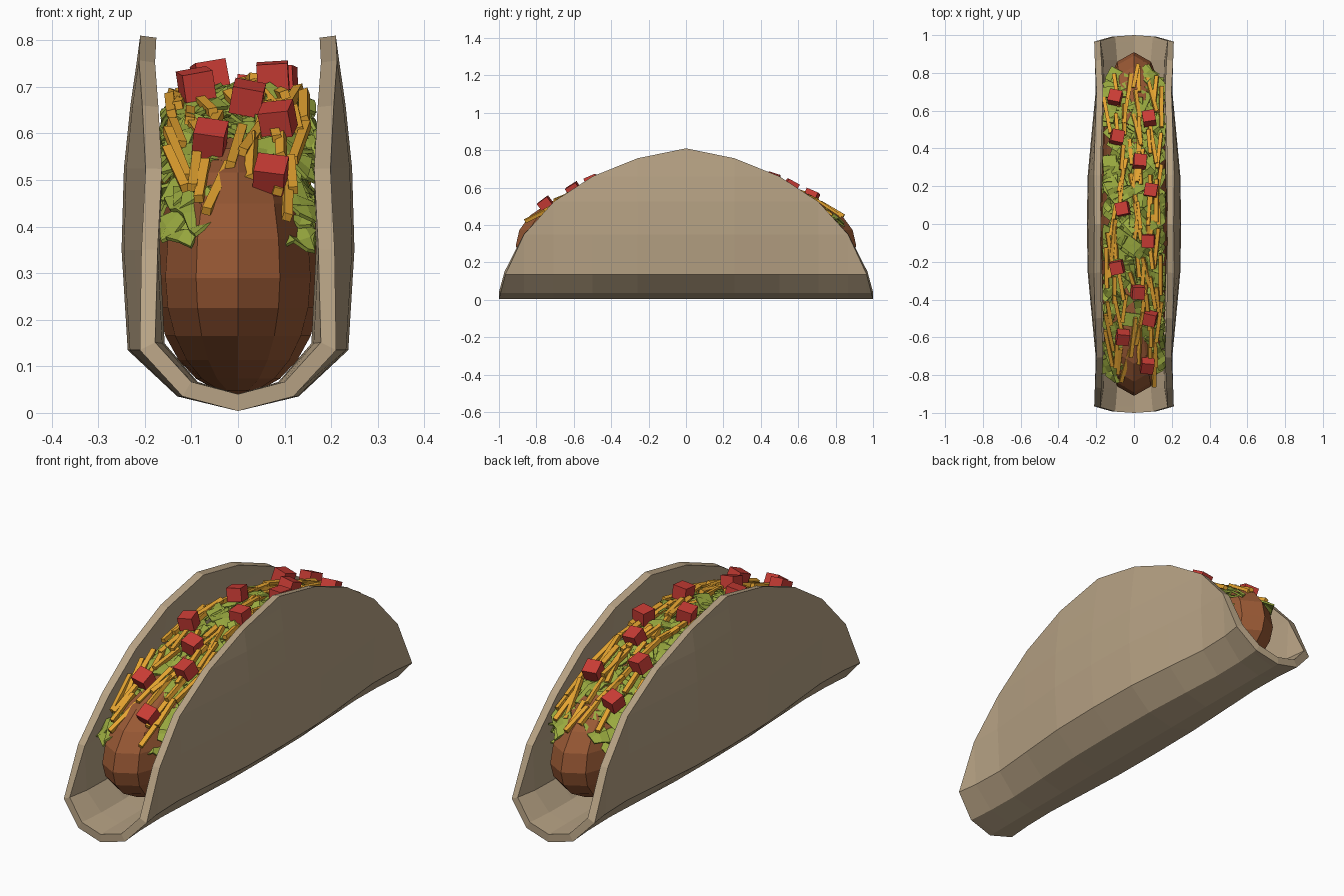
import bpy, bmesh, random
from math import sin, cos, pi, radians, sqrt, atan
from mathutils import Matrix, Vector, Euler

if "Cube" in bpy.data.objects:
    bpy.data.objects.remove(bpy.data.objects["Cube"])

random.seed(7)


def finish(name, bm, color, thickness=0, offset=0):
    me = bpy.data.meshes.new(name)
    bm.to_mesh(me)
    bm.free()
    ob = bpy.data.objects.new(name, me)
    bpy.context.collection.objects.link(ob)
    mat = bpy.data.materials.new(name + "_color")
    mat.diffuse_color = (*color, 1)
    mat.use_nodes = True
    mat.node_tree.nodes["Principled BSDF"].inputs["Base Color"].default_value = mat.diffuse_color
    me.materials.append(mat)
    if thickness:
        mod = ob.modifiers.new("thickness", 'SOLIDIFY')
        mod.thickness = thickness
        mod.offset = offset
        mod.use_even_offset = True
    return ob


def lerp(table, t):
    for (a, va), (b, vb) in zip(table, table[1:]):
        if t <= b:
            return va + (vb - va) * (t - a) / (b - a)
    return table[-1][1]


def spow(v, p):
    return (1 if v >= 0 else -1) * abs(v) ** p


# Tortilla: a flat disc grid folded along the y axis into a U
HEIGHT = [(0, 0.004), (.13, .035), (.259, .135), (.5, .35),
          (.707, .525), (.866, .66), (.966, .757), (1, .81)]
WIDTH = [(0, 0), (.13, .13), (.259, .237), (.5, .25),
         (.707, .245), (.866, .231), (.966, .217), (1, .21)]
PINCH = [(0, 1), (.259, .98), (.5, .89), (.707, .81), (.866, .83), (.966, .89), (1, .92)]


def signed(angles):
    s = [sin(radians(a)) for a in angles]
    return [-v for v in reversed(s)] + [0] + s


us = signed([7.5, 15, 30, 45, 60, 75, 90])
ys = signed([15, 30, 45, 60, 75, 82.5, 90])
bm = bmesh.new()
grid = {}
for i, u in enumerate(us):
    for j, y in enumerate(ys):
        if u * u + y * y < 1.0005:
            a = abs(u)
            x = lerp(WIDTH, a) * lerp(PINCH, abs(y)) * (1 if u > 0 else -1)
            grid[i, j] = bm.verts.new((x, y, lerp(HEIGHT, a)))
for i in range(len(us) - 1):
    for j in range(len(ys) - 1):
        keys = [(i, j), (i, j + 1), (i + 1, j + 1), (i + 1, j)]
        vs = [grid[k] for k in keys if k in grid]
        if len(vs) >= 3:
            bm.faces.new(vs)
finish("tortilla_shell", bm, (.47, .36, .23), .035, -1)

# Meat filling: boxy-ended faceted ellipsoid
bm = bmesh.new()
bmesh.ops.create_uvsphere(bm, u_segments=12, v_segments=12, radius=1)
for v in bm.verts:
    x, y, z = v.co
    r = sqrt(x * x + y * y)
    c = y / r if r > 1e-5 else 0
    v.co = (.18 * x, .91 * spow(c, .4) * r ** .6 if abs(c) > 1e-4 else 0,
            .29 + z * (.32 if z > 0 else .25))
finish("meat_filling", bm, (.32, .10, .035))


def top(x, y):
    """Height of the heaped toppings."""
    return .69 - .38 * y * y - 1.6 * x * x


def slope(y):
    return atan(-.76 * y)


# Shredded lettuce: many crinkled leaf strips
bm = bmesh.new()
for k in range(210):
    cy = -.77 + 1.54 * (k + random.random()) / 210
    cx = random.uniform(-.13, .13)
    yaw = random.uniform(-pi, pi)
    length, width = random.uniform(.12, .2), random.uniform(.05, .08)
    depth = random.uniform(-.08, .015)
    phase = random.uniform(0, 6)
    tilt = random.uniform(-.3, .3)
    rows = []
    for a in range(6):
        s = (a / 5 - .5) * length
        row = []
        for b in (-.5, 0, .5):
            t = b * width
            x = cx + s * cos(yaw) - t * sin(yaw)
            y = cy + s * sin(yaw) + t * cos(yaw)
            x = max(-.165, min(.165, x))
            z = top(x, y) + depth + .011 * sin(a * 1.9 + phase + b * 2) + t * tilt
            row.append(bm.verts.new((x, y, z)))
        rows.append(row)
    for r0, r1 in zip(rows, rows[1:]):
        for b in range(2):
            bm.faces.new((r0[b], r0[b + 1], r1[b + 1], r1[b]))
lettuce = finish("shredded_lettuce", bm, (.32, .40, .05), .008)
lettuce.modifiers["thickness"].use_even_offset = False


def add_box(bm, loc, rot, size):
    m = Matrix.LocRotScale(Vector(loc), Euler(rot), Vector(size))
    bmesh.ops.create_cube(bm, size=1, matrix=m)


# Shredded cheese: thin sticks lying mostly lengthwise
bm = bmesh.new()
for k in range(74):
    y = -.79 + 1.58 * (k + random.random()) / 74
    x = random.uniform(-.145, .145)
    add_box(bm, (x, y, top(x, y) + random.uniform(.008, .028)),
            (slope(y) + random.uniform(-.1, .1), random.uniform(-.4, .4),
             random.uniform(-.22, .22)),
            (.02, random.uniform(.13, .23), .018))
finish("shredded_cheese", bm, (.78, .37, .03))

# Diced tomato
bm = bmesh.new()
for x, y in [(-.1, .67), (.08, .56), (-.09, .46), (.03, .33), (.09, .18), (-.06, .08),
             (.075, -.09), (-.09, -.23), (.02, -.36), (.085, -.5), (-.06, -.6), (.07, -.75)]:
    add_box(bm, (x, y, .725 - .38 * y * y),
            (slope(y) + random.uniform(-.15, .15), random.uniform(-.2, .2),
             random.uniform(-.25, .25)), (.067, .067, .06))
finish("diced_tomato", bm, (.58, .045, .035))
